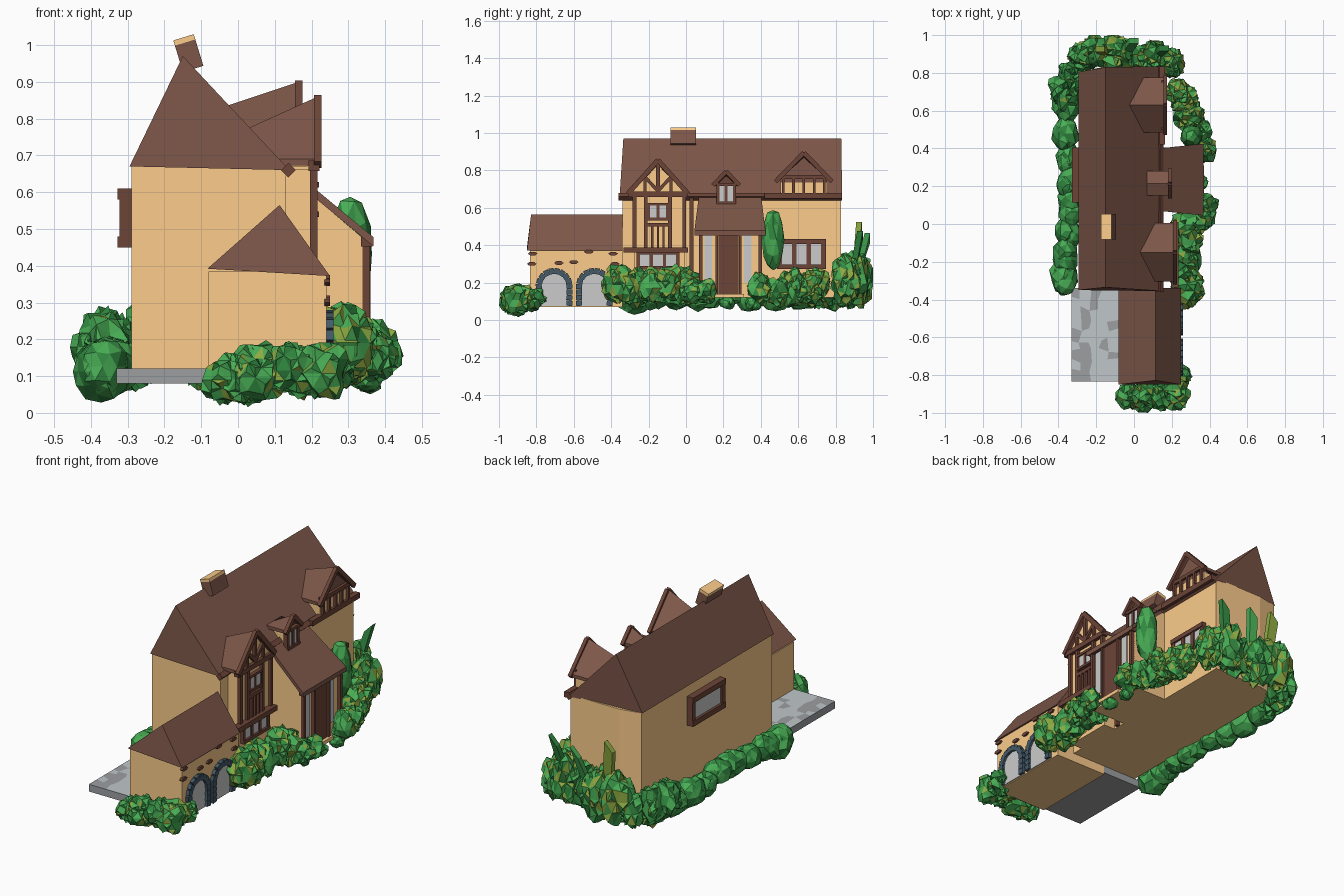
import bpy, bmesh, math, random
from mathutils import Vector as V

if "Cube" in bpy.data.objects:
    bpy.data.objects.remove(bpy.data.objects["Cube"])

random.seed(4)

def mat(name, r, g, b):
    m = bpy.data.materials.new(name)
    m.diffuse_color = [(c / 255) ** 2.2 for c in (r, g, b)] + [1]
    m.use_nodes = True
    m.node_tree.nodes["Principled BSDF"].inputs["Base Color"].default_value = m.diffuse_color
    return m

TAN, BROWN, TIMBER = mat("plaster", 252, 203, 138), mat("roof", 124, 87, 74), mat("timber", 108, 70, 58)
GLASS, SLATE, STONE, STONE2 = (mat("glass", 238, 240, 240), mat("slate", 70, 90, 104),
                               mat("stone", 190, 197, 201), mat("stone_dark", 155, 157, 159))
GREENS = [mat("leaf", 74, 172, 86), mat("leaf_dark", 52, 135, 66), mat("leaf_olive", 140, 168, 68)]

def finish(name, bm, mats):
    bmesh.ops.recalc_face_normals(bm, faces=bm.faces)
    me = bpy.data.meshes.new(name)
    bm.to_mesh(me)
    bm.free()
    for m in mats:
        me.materials.append(m)
    ob = bpy.data.objects.new(name, me)
    bpy.context.collection.objects.link(ob)
    return ob

def loft(name, a, b, m):
    """Closed solid between two rings with the same number of points."""
    bm = bmesh.new()
    A, B = [bm.verts.new(p) for p in a], [bm.verts.new(p) for p in b]
    n = len(a)
    bm.faces.new(A)
    bm.faces.new(B)
    for i in range(n):
        bm.faces.new((A[i], A[(i + 1) % n], B[(i + 1) % n], B[i]))
    return finish(name, bm, [m])

def box(name, x0, x1, y0, y1, z0, z1, m):
    r = [(x0, y0), (x1, y0), (x1, y1), (x0, y1)]
    return loft(name, [(*p, z0) for p in r], [(*p, z1) for p in r], m)

def beam(name, x, p, q, w=0.02, d=0.02, m=TIMBER):
    """Timber between two (y, z) points on the plane at x."""
    p, q = V((x, *p)), V((x, *q))
    n = (q - p).normalized().cross(V((1, 0, 0))) * w / 2
    o = V((d / 2, 0, 0))
    ring = [n + o, n - o, -n - o, -n + o]
    return loft(name, [p + k for k in ring], [q + k for k in ring], m)

def window(name, x, y0, y1, z0, z1, cols=2, w=0.02, d=0.025):
    box(name + "_glass", x - 0.008, x + 0.006, y0, y1, z0, z1, GLASS)
    for z in (z0, z1):
        beam(name + "_rail", x, (y0 - w / 2, z), (y1 + w / 2, z), w, d + 0.01)
    for i in range(cols + 1):
        y = y0 + (y1 - y0) * i / cols
        beam(name + "_stile", x, (y, z0), (y, z1), w, d)

# Main house
plan = [(-0.29, -0.34), (0.13, -0.34), (0.13, 0.83), (-0.17, 0.83), (-0.29, 0.805)]
loft("main_walls", [(*p, 0.12) for p in plan], [(*p, 0.67) for p in plan], TAN)
loft("main_roof", [(-0.295, -0.35, 0.67), (0.14, -0.355, 0.66), (-0.15, -0.335, 0.97)],
     [(-0.295, 0.805, 0.67), (0.14, 0.835, 0.66), (-0.15, 0.83, 0.97)], BROWN)
ring = [(0.02, 0), (0, 0.02), (-0.02, 0), (0, -0.02)]
loft("gutter", [(0.137 + a, -0.36, 0.66 + b) for a, b in ring],
     [(0.137 + a, 0.835, 0.66 + b) for a, b in ring], TIMBER)

# Chimney, tilted with a pale cap
for nm, z0, z1, m in (("chimney", -0.045, 0.03, BROWN), ("chimney_cap", 0.03, 0.045, TAN)):
    c = box(nm, -0.029, 0.029, -0.068, 0.068, z0, z1, m)
    c.location, c.rotation_euler = (-0.135, -0.015, 0.978), (0, math.radians(-17), 0)

# Garage
box("garage_walls", -0.08, 0.24, -0.835, -0.34, 0.07, 0.385, TAN)
loft("garage_roof", [(-0.083, -0.85, 0.392), (0.25, -0.85, 0.372), (0.113, -0.828, 0.565)],
     [(-0.083, -0.34, 0.392), (0.25, -0.34, 0.372), (0.113, -0.34, 0.565)], BROWN)
for yc in (-0.705, -0.49):
    R = 0.082
    arch = [(yc - R, 0.075), (yc - R, 0.18)]
    arch += [(yc - R * math.cos(t * math.pi / 8), 0.18 + R * math.sin(t * math.pi / 8)) for t in range(1, 8)]
    arch += [(yc + R, 0.18), (yc + R, 0.075)]
    loft("garage_door", [(0.235, *p) for p in arch], [(0.246, *p) for p in arch], GLASS)
    # Stones up the jambs and round the arch
    spots = [(s * R, z, 0) for s in (-1, 1) for z in (0.09, 0.12, 0.15)]
    spots += [(-R * math.cos(k * math.pi / 9), 0.18 + R * math.sin(k * math.pi / 9), k) for k in range(10)]
    for dy, z, k in spots:
        s = box("arch_stone", -0.016, 0.016, -0.016, 0.016, -0.014, 0.014, SLATE)
        s.location = (0.243, yc + dy, z)
        s.rotation_euler = (-k * math.pi / 9 + random.uniform(-.15, .15), 0, 0)
for y, z in ((-0.82, 0.355), (-0.825, 0.30), (-0.68, 0.305), (-0.6, 0.31), (-0.52, 0.365), (-0.39, 0.355), (-0.38, 0.30)):
    s = [(y + 0.026 * math.cos(t * math.pi / 3), z + 0.011 * math.sin(t * math.pi / 3)) for t in range(6)]
    loft("wall_stone", [(0.235, *p) for p in s], [(0.25, *p) for p in s], TIMBER)

# Patio with a patchwork top
box("patio_slab", -0.33, -0.08, -0.835, -0.34, 0.08, 0.12, STONE2)
bm = bmesh.new()
NX, NY = 5, 9
g = [[bm.verts.new((-0.33 + 0.25 * i / NX + (random.uniform(-.015, .015) if 0 < i < NX else 0),
                    -0.835 + 0.495 * j / NY + (random.uniform(-.015, .015) if 0 < j < NY else 0), 0.1215))
      for j in range(NY + 1)] for i in range(NX + 1)]
for i in range(NX):
    for j in range(NY):
        f = bm.faces.new((g[i][j], g[i + 1][j], g[i + 1][j + 1], g[i][j + 1]))
        f.material_index = int(random.random() < 0.4)
finish("patio_paving", bm, [STONE, STONE2])

def roof_x(z):
    return 0.14 - (z - 0.66) * 0.935

def dormer(name, yc, half, xf, z_base, z_eave, z_apex, x_tip, z_tip, wall, w):
    """Cheeks and gable panel with a roof running back into the main slope."""
    xe, h = roof_x(z_eave) - 0.02, half - 0.02
    box(name + "_cheeks", min(xe + 0.02, 0.12), xf - 0.015, yc - h, yc + h, z_base, z_eave - 0.02, TAN)
    face = [(yc - h, z_eave - 0.02), (yc + h, z_eave - 0.02), (yc + h, z_eave), (yc, z_apex - 0.03), (yc - h, z_eave)]
    loft(name + "_gable", [(xf - 0.015, *p) for p in face], [(xf - 0.03, *p) for p in face], wall)
    for s in (-1, 1):
        tri = [V((xf, yc + s * half, z_eave)), V((xf, yc, z_apex)), V((x_tip, yc, z_tip)), V((xe, yc + s * half, z_eave))]
        loft(name + "_roof", tri, [p - V((0, 0, 0.018)) for p in tri], BROWN)
        beam(name + "_barge", xf, (yc + s * (half + 0.006), z_eave - 0.015), (yc, z_apex - 0.005), w, 0.02)

# Half-timbered bay
box("bay_walls", 0.12, 0.2, -0.275, -0.005, 0.12, 0.68, TAN)
dormer("bay_gable", -0.15, 0.155, 0.217, 0.66, 0.69, 0.86, 0.03, 0.775, TAN, 0.026)
X = 0.206
for y in (-0.275, -0.215, -0.085, -0.01):
    beam("bay_post", X, (y, 0.37), (y, 0.68), 0.02)
for y in (-0.18, -0.15, -0.12):
    beam("bay_stud", X, (y, 0.38), (y, 0.5), 0.012)
beam("bay_sill", X + 0.01, (-0.335, 0.375), (0.01, 0.375), 0.028, 0.04)
beam("bay_mid_rail", X, (-0.215, 0.51), (-0.085, 0.51))
beam("bay_top_rail", X, (-0.31, 0.672), (0.01, 0.672), 0.028, 0.03)
window("bay_window", X, -0.2, -0.1, 0.54, 0.62, 2, 0.014, 0.018)
window("bay_low_window", X, -0.255, -0.045, 0.28, 0.36, 3, 0.018)
beam("king_post", X, (-0.15, 0.68), (-0.15, 0.84))
for s in (-1, 1):
    beam("gable_brace", X, (-0.15, 0.69), (-0.15 + s * 0.07, 0.765), 0.018)
    beam("gable_stud", X, (-0.15 + s * 0.07, 0.68), (-0.15 + s * 0.07, 0.76), 0.016)

# Small dormer over the porch
dormer("small_dormer", 0.215, 0.065, 0.19, 0.61, 0.735, 0.8, 0.07, 0.735, TIMBER, 0.022)
window("small_dormer_window", 0.178, 0.17, 0.26, 0.625, 0.725, 2, 0.016)

# Wide dormer
dormer("wide_dormer", 0.63, 0.145, 0.165, 0.67, 0.755, 0.9, -0.03, 0.835, BROWN, 0.024)
beam("wide_dormer_rail", 0.155, (0.5, 0.765), (0.76, 0.765))
beam("eaves_beam", 0.15, (0.42, 0.665), (0.835, 0.665), 0.03, 0.03)
for i in range(5):
    beam("wide_dormer_stud", 0.155, (0.52 + 0.055 * i, 0.67), (0.52 + 0.055 * i, 0.765), 0.014)

# Porch
prof = [(0.12, 0.12), (0.34, 0.12), (0.34, 0.475), (0.12, 0.66)]
loft("porch_walls", [(x, 0.07, z) for x, z in prof], [(x, 0.405, z) for x, z in prof], TAN)
slab = [(0.13, 0.07, 0.675), (0.13, 0.4, 0.675), (0.368, 0.425, 0.478), (0.368, 0.045, 0.478)]
loft("porch_roof", slab, [(x, y, z - 0.025) for x, y, z in slab], BROWN)
beam("porch_lintel", 0.35, (0.055, 0.465), (0.415, 0.465), 0.025, 0.03)
box("porch_step", 0.33, 0.37, 0.15, 0.31, 0.12, 0.14, TAN)
box("front_door", 0.33, 0.352, 0.175, 0.28, 0.14, 0.46, TIMBER)
for y in (0.165, 0.29):
    beam("door_jamb", 0.35, (y, 0.13), (y, 0.46), 0.014, 0.02)
for y in (0.118, 0.33):
    box("porch_sidelight", 0.33, 0.346, y - 0.02, y + 0.02, 0.2, 0.455, GLASS)
for y in (0.078, 0.396):
    beam("porch_post", 0.348, (y, 0.12), (y, 0.46), 0.018, 0.02)
beam("wall_post", 0.14, (0.03, 0.12), (0.03, 0.66), 0.02)

# Side and rear windows
window("lounge_window", 0.14, 0.5, 0.735, 0.285, 0.42, 3, 0.025)
window("rear_window", -0.305, 0.13, 0.39, 0.465, 0.595, 1, 0.03, 0.035)

# Planting: jittered spheres with random faces pulled out as leaf tips
def bush(name, x, y, z, r, sz=1.0, rough=0.25, olive=0.12, sy=1.0):
    bm = bmesh.new()
    bmesh.ops.create_icosphere(bm, subdivisions=2, radius=r)
    for v in bm.verts:
        v.co *= 1 + random.uniform(-rough, rough)
    if rough > 0.2:
        bmesh.ops.poke(bm, faces=[f for f in bm.faces if random.random() < 0.35], offset=r * 0.22)
    for v in bm.verts:
        v.co = V((x + v.co.x, min(1, max(-1, y + v.co.y * sy)), max(0, z + v.co.z * sz)))
    for f in bm.faces:
        t = random.random()
        f.material_index = 2 if t < olive else int(t < 0.45)
    return finish(name, bm, GREENS)

def hedge(name, p, q, n, r, z, sz=1.0, olive=0.1, rough=0.25, sy=1.0):
    for i in range(n):
        c = V(p).lerp(V(q), i / max(1, n - 1))
        for k in range(2):
            bush(name, c.x + random.uniform(-.25, .25) * r, c.y + random.uniform(-.4, .4) * r,
                 z + random.uniform(-.15, .3) * r, r * random.uniform(0.75, 1), sz, rough, olive, sy)

hedge("rear_hedge", (-0.355, -0.3), (-0.355, 0.62), 8, 0.075, 0.12, 1.1, 0, 0.12, 1.3)
hedge("corner_hedge", (-0.36, 0.7), (-0.27, 0.87), 3, 0.08, 0.17, 1.35, 0.05)
hedge("end_hedge", (-0.2, 0.905), (0.18, 0.86), 6, 0.085, 0.22, 1.6, 0.25)
hedge("lounge_hedge", (0.25, 0.73), (0.3, 0.58), 3, 0.075, 0.18, 1.2, 0.4)
hedge("lounge_low_hedge", (0.28, 0.65), (0.36, 0.42), 4, 0.07, 0.15, 1.1, 0.2)
hedge("bay_hedge", (0.28, -0.38), (0.28, -0.02), 5, 0.08, 0.18, 1.25, 0.25)
hedge("porch_bush", (0.37, 0.02), (0.38, 0.12), 2, 0.055, 0.15, 1.1, 0.1)
hedge("porch_edge_hedge", (0.36, 0.22), (0.36, 0.36), 2, 0.04, 0.08, 0.9, 0, 0.15)
hedge("garage_hedge", (-0.02, -0.89), (0.22, -0.9), 4, 0.075, 0.1, 1.05, 0.15)
bush("garage_corner_bush", 0.24, -0.81, 0.11, 0.06)
bush("cypress", 0.305, 0.465, 0.43, 0.06, 2.75, 0.05, 0)

# Upright leaves leaning out of the far hedge
sq = [(-.025, -.015), (.025, -.015), (.025, .015), (-.025, .015)]
for i, (x, y, dx, dy, h) in enumerate(((-.15, .9, -.03, .025, .5), (-.05, .9, .05, .07, .44), (.1, .88, .06, .05, .45))):
    loft("tall_leaf", [(x + a, y + b, 0.2) for a, b in sq],
         [(x + dx + a, y + dy + b, h + a) for a, b in sq], GREENS[(i + 2) % 3])
